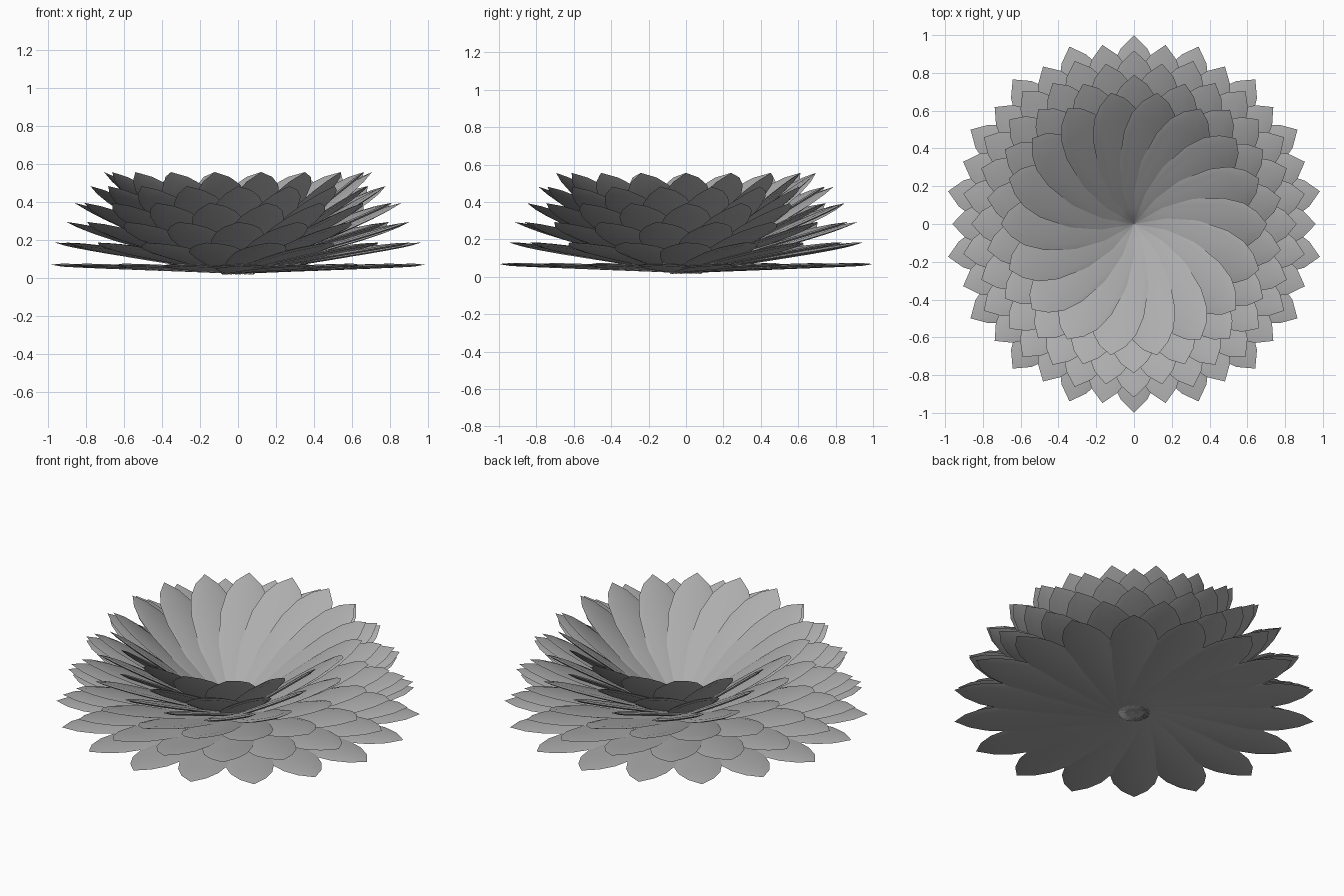
import bpy, bmesh, math
from mathutils import Matrix, Vector

cube = bpy.data.objects.get("Cube")
if cube:
    bpy.data.objects.remove(cube, do_unlink=True)

grey = bpy.data.materials.new("petal_grey")
grey.use_nodes = True
colour = (0.42, 0.42, 0.42, 1)
grey.diffuse_color = colour
grey.node_tree.nodes["Principled BSDF"].inputs["Base Color"].default_value = colour

PETALS = 18
HALF_THICK = 0.008
PIVOT = 0.03

# Half outline of one petal: distance from the base, half width
RIM = [(0, 0.085), (0.12, 0.105), (0.3, 0.122), (0.5, 0.137), (0.7, 0.14),
       (0.84, 0.115), (0.93, 0.07), (1.0, 0)]
# Edge of the flat middle, set in from the rim
FLAT = [(0.02, 0.065), (0.13, 0.08), (0.3, 0.095), (0.5, 0.108), (0.69, 0.11),
        (0.81, 0.085), (0.88, 0.05), (0.94, 0)]


def loop(half, z, length):
    """Mirror a half outline into a closed ring of points."""
    right = [Vector((s * length, -w, z)) for s, w in half]
    left = [Vector((p.x, -p.y, z)) for p in reversed(right[:-1])]
    return right + left


def add_petal(bm, length, matrix):
    """Thin petal with a flat middle and a rim sloping to a fine edge."""
    rings = [[bm.verts.new(matrix @ p) for p in loop(half, z, length)]
             for half, z in ((FLAT, HALF_THICK), (RIM, 0), (FLAT, -HALF_THICK))]
    bm.faces.new(rings[0])
    bm.faces.new(list(reversed(rings[2])))
    n = len(rings[0])
    for a, b in zip(rings, rings[1:]):
        for i in range(n):
            j = (i + 1) % n
            bm.faces.new((a[j], a[i], b[i], b[j]))


def petal_ring(name, length, tilt, phase):
    """Ring of petals, each rolled a little so it overlaps the next."""
    bm = bmesh.new()
    t = math.radians(tilt)
    roll = math.atan(0.36 * math.sin(t))
    lean = Matrix.Rotation(-t, 4, 'Y') @ Matrix.Rotation(roll, 4, 'X')
    for k in range(PETALS):
        turn = Matrix.Rotation(math.radians(phase) + math.tau * k / PETALS, 4, 'Z')
        add_petal(bm, length, Matrix.Translation((0, 0, PIVOT)) @ turn @ lean)
    bmesh.ops.recalc_face_normals(bm, faces=bm.faces)
    mesh = bpy.data.meshes.new(name)
    bm.to_mesh(mesh)
    bm.free()
    mesh.materials.append(grey)
    obj = bpy.data.objects.new(name, mesh)
    bpy.context.collection.objects.link(obj)
    for o in bpy.context.selected_objects:
        o.select_set(False)
    obj.select_set(True)
    bpy.context.view_layer.objects.active = obj
    bpy.ops.object.shade_smooth_by_angle(angle=math.radians(40))


# Six rings from the flat outer one to the steep inner one
for i, length in enumerate((1.0, 0.975, 0.955, 0.935, 0.91, 0.88)):
    petal_ring(f"petal_ring_{i + 1}", length, 2.2 + 6.9 * i, 90 + 10 * (i % 2))
